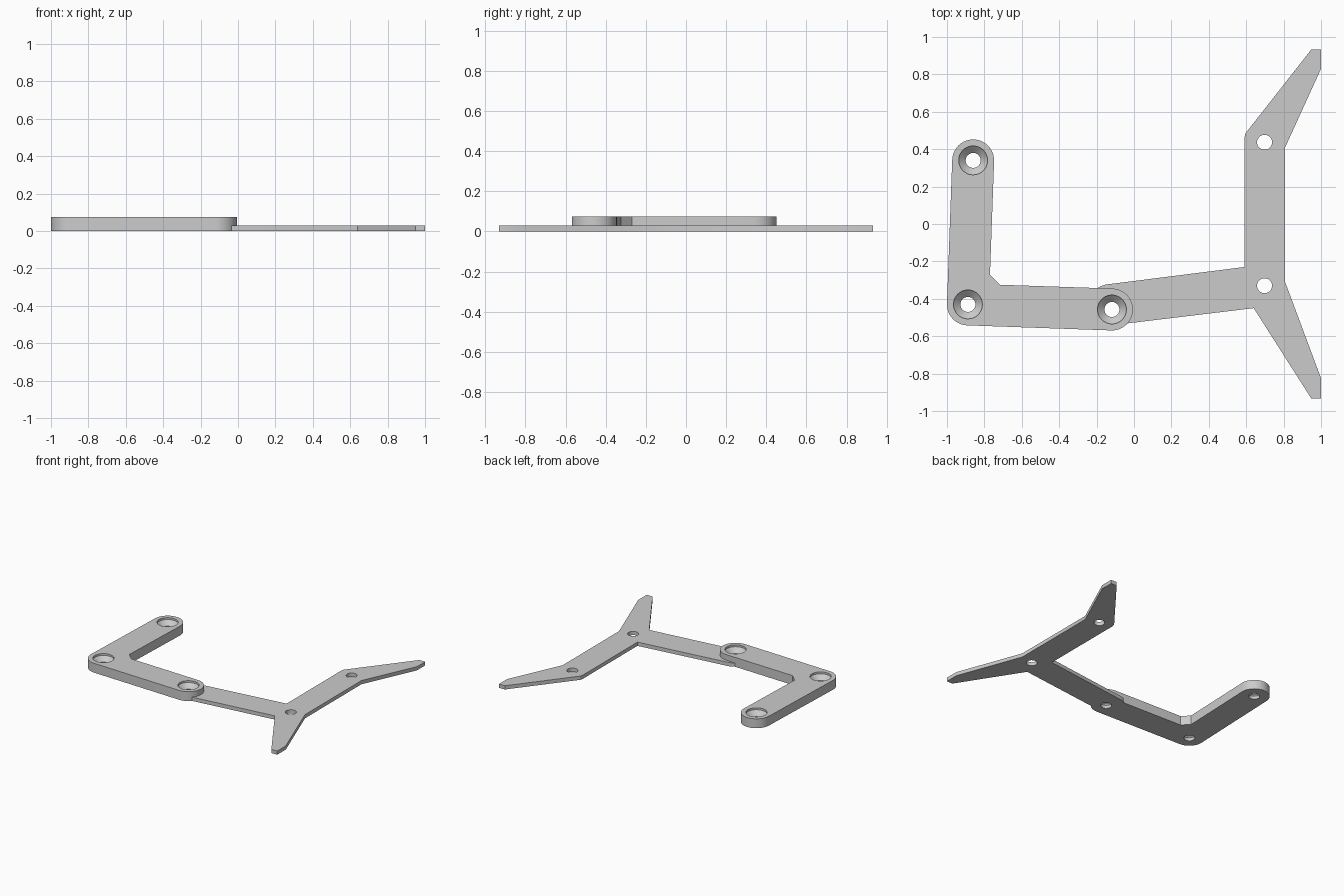
import bpy, bmesh
from math import cos, sin, radians, tau

if "Cube" in bpy.data.objects:
    bpy.data.objects.remove(bpy.data.objects["Cube"])

THICK, THIN = 0.075, 0.03
END_R, BORE_R, SINK_R = 0.112, 0.04, 0.077

grey = bpy.data.materials.new("plain grey")
grey.use_nodes = True
grey.diffuse_color = (0.6, 0.6, 0.6, 1)
grey.node_tree.nodes["Principled BSDF"].inputs["Base Color"].default_value = (0.6, 0.6, 0.6, 1)


def arc(centre, radius, start, end, steps=24):
    """Points on a circular arc, angles in degrees."""
    angles = [radians(start + (end - start) * i / steps) for i in range(steps + 1)]
    return [(centre[0] + radius * cos(a), centre[1] + radius * sin(a)) for a in angles]


def make_object(name, bm):
    bmesh.ops.recalc_face_normals(bm, faces=bm.faces)
    mesh = bpy.data.meshes.new(name)
    bm.to_mesh(mesh)
    bm.free()
    obj = bpy.data.objects.new(name, mesh)
    bpy.context.collection.objects.link(obj)
    return obj


def slab(name, outline, height):
    """Extrude a flat outline upward from the ground."""
    bm = bmesh.new()
    face = bm.faces.new([bm.verts.new((x, y, 0)) for x, y in outline])
    top = bmesh.ops.extrude_face_region(bm, geom=[face])["geom"]
    bmesh.ops.translate(bm, vec=(0, 0, height),
                        verts=[v for v in top if isinstance(v, bmesh.types.BMVert)])
    obj = make_object(name, bm)
    obj.data.materials.append(grey)
    return obj


def drill(target, centre, profile, sides=48):
    """Cut a turned hole; the profile lists (radius, height) pairs."""
    bm = bmesh.new()
    rings = [[bm.verts.new((centre[0] + r * cos(tau * i / sides),
                            centre[1] + r * sin(tau * i / sides), z))
              for i in range(sides)] for r, z in profile]
    for low, high in zip(rings, rings[1:]):
        for i in range(sides):
            j = (i + 1) % sides
            bm.faces.new((low[i], low[j], high[j], high[i]))
    bm.faces.new(rings[0])
    bm.faces.new(rings[-1])
    cutter = make_object("hole_cutter", bm)
    cutter.hide_render = True
    mod = target.modifiers.new("hole", "BOOLEAN")
    mod.operation, mod.solver, mod.object = "DIFFERENCE", "EXACT", cutter
    bpy.context.view_layer.objects.active = target
    bpy.ops.object.modifier_apply(modifier=mod.name)
    bpy.data.objects.remove(cutter)


# Thick corner bracket with rounded ends and a chamfered inner corner
tip, corner, joint = (-0.86, 0.34), (-0.888, -0.43), (-0.118, -0.457)
bracket = slab("corner_bracket",
               arc(tip, END_R, -2, 178) + arc(corner, END_R, 178, 268, 12)
               + arc(joint, END_R, -92, 88) + [(-0.715, -0.325), (-0.77, -0.27)],
               THICK)

# Thin forked plate whose rounded end sits under the bracket
plate = slab("forked_plate",
             [(0.59, -0.23)] + arc((-0.13, -0.432), 0.11, 97, 277)
             + [(0.64, -0.45), (0.948, -0.933), (1, -0.933), (1, -0.825),
                (0.807, -0.307), (0.807, 0.407), (1, 0.83), (1, 0.933),
                (0.948, 0.933), (0.612, 0.505), (0.596, 0.485), (0.59, 0.46)],
             THIN)

# Countersunk holes in the bracket, plain holes in the plate
plain = [(BORE_R, -0.1), (BORE_R, 0.2)]
sunk = [(BORE_R, -0.1), (BORE_R, 0.025), (SINK_R, 0.06), (SINK_R, 0.2)]
for spot in (tip, corner, joint):
    drill(bracket, spot, sunk)
drill(plate, joint, sunk)
for spot in ((0.698, 0.437), (0.698, -0.33)):
    drill(plate, spot, plain)

# Smooth curved walls, sharp rims
bpy.ops.object.select_all(action="DESELECT")
for obj in (bracket, plate):
    obj.select_set(True)
bpy.context.view_layer.objects.active = bracket
bpy.ops.object.shade_smooth_by_angle(angle=radians(25))
